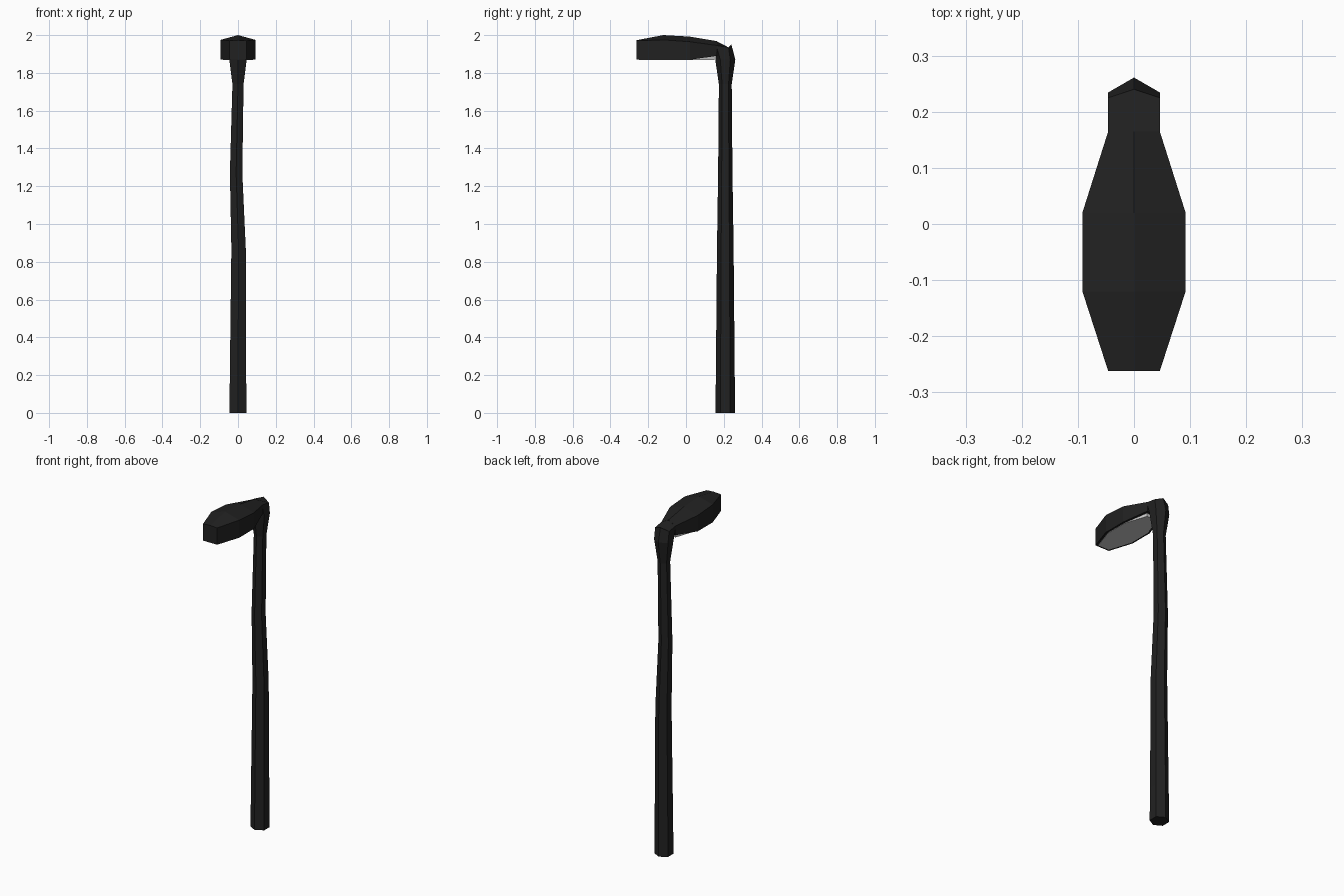
import bpy
from math import sin, cos, radians

if "Cube" in bpy.data.objects:
    bpy.data.objects.remove(bpy.data.objects["Cube"])


def material(name, col):
    m = bpy.data.materials.new(name)
    m.diffuse_color = (*col, 1)
    m.use_nodes = True
    m.node_tree.nodes["Principled BSDF"].inputs["Base Color"].default_value = m.diffuse_color
    return m


def loft(name, rings, mat):
    """Skin a list of equal-length vertex rings and cap both ends."""
    n = len(rings[0])
    verts = [v for r in rings for v in r]
    faces = [tuple(range(n))[::-1],
             tuple(range((len(rings) - 1) * n, len(rings) * n))]
    for k in range(len(rings) - 1):
        for i in range(n):
            j = (i + 1) % n
            faces.append((k * n + i, k * n + j, (k + 1) * n + j, (k + 1) * n + i))
    me = bpy.data.meshes.new(name)
    me.from_pydata(verts, [], faces)
    me.materials.append(mat)
    ob = bpy.data.objects.new(name, me)
    bpy.context.collection.objects.link(ob)
    return ob


dark = material("dark_metal", (0.015, 0.015, 0.015))
light = material("lamp_glass", (0.7, 0.7, 0.7))

# Slightly bent hexagonal pole with a flared collar: z, x offset, radius
POLE_Y = 0.208
rings = []
for z, cx, r in [(0, 0, .052), (.2, 0, .05), (.87, .003, .044), (1.27, -.01, .038),
                 (1.74, 0, .034), (1.87, 0, .053)]:
    rings.append([(cx + r * cos(radians(90 + 60 * i)), POLE_Y + r * sin(radians(90 + 60 * i)), z)
                  for i in range(6)])
# Elbow top, slanting up to meet the head ridge
W = .046
rings.append([(0, .24, 1.952), (-W, .225, 1.935), (-W, .16, 1.945),
              (0, .16, 1.968), (W, .16, 1.945), (W, .225, 1.935)])
loft("pole", rings, dark)

# Lamp head with ridged roof: y, half width, bottom z, eave z, ridge z
sections = [(-.262, W, 1.87, 1.97, 1.973), (-.12, .092, 1.87, 1.975, 2.0),
            (.02, .092, 1.87, 1.965, 1.992), (.165, W, 1.89, 1.945, 1.968)]
loft("lamp_head", [[(-w, y, b), (-w, y, e), (0, y, r), (w, y, e), (w, y, b)]
                   for y, w, b, e, r in sections], dark)

# Light panel set into the underside, leaving a dark rim
outline = [(-.25, .036), (-.117, .08), (.018, .08), (.15, .036)]
panel = [(w, y) for y, w in outline] + [(-w, y) for y, w in reversed(outline)]
loft("light_panel", [[(x, y, z) for x, y in panel] for z in (1.868, 1.892)], light)

# Consistent outward normals
import bmesh
for ob in bpy.context.collection.objects:
    bm = bmesh.new()
    bm.from_mesh(ob.data)
    bmesh.ops.recalc_face_normals(bm, faces=bm.faces)
    bm.to_mesh(ob.data)
    bm.free()
